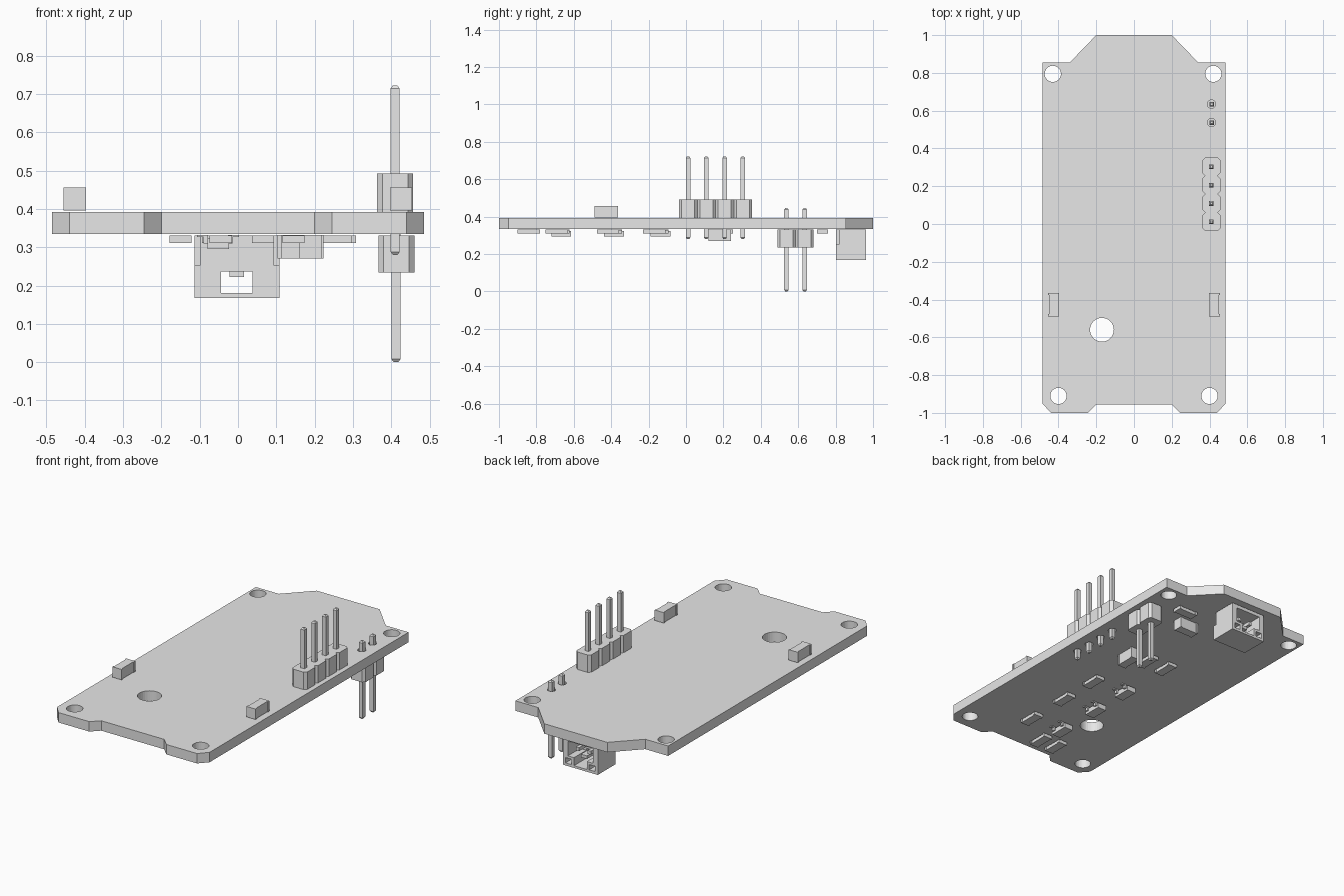
import bpy, bmesh, math

if "Cube" in bpy.data.objects:
    bpy.data.objects.remove(bpy.data.objects["Cube"], do_unlink=True)

grey = bpy.data.materials.new("plain_grey")
grey.use_nodes = True
GREY = (0.8, 0.8, 0.8, 1)
grey.diffuse_color = GREY
grey.node_tree.nodes["Principled BSDF"].inputs["Base Color"].default_value = GREY

BOARD_BOTTOM, BOARD_TOP = 0.335, 0.392
PIN_X, PITCH = 0.41, 0.0975


def finish(name, bm):
    bmesh.ops.recalc_face_normals(bm, faces=bm.faces)
    mesh = bpy.data.meshes.new(name)
    bm.to_mesh(mesh)
    bm.free()
    mesh.materials.append(grey)
    obj = bpy.data.objects.new(name, mesh)
    bpy.context.scene.collection.objects.link(obj)
    return obj


def prism(name, points, z0, z1):
    bm = bmesh.new()
    base = bm.faces.new([bm.verts.new((x, y, z0)) for x, y in points])
    top = bmesh.ops.extrude_face_region(bm, geom=[base])
    verts = [v for v in top["geom"] if isinstance(v, bmesh.types.BMVert)]
    bmesh.ops.translate(bm, verts=verts, vec=(0, 0, z1 - z0))
    return finish(name, bm)


def box(name, xs, ys, zs):
    (x0, x1), (y0, y1) = xs, ys
    return prism(name, [(x0, y0), (x1, y0), (x1, y1), (x0, y1)], *zs)


def disc(name, x, y, r, sides=32):
    steps = [2 * math.pi * i / sides for i in range(sides)]
    return prism(name, [(x + r * math.cos(a), y + r * math.sin(a)) for a in steps],
                 BOARD_BOTTOM - 0.1, BOARD_TOP + 0.1)


def cut(obj, cutters):
    for c in cutters:
        c.hide_render = True
        mod = obj.modifiers.new("cut", 'BOOLEAN')
        mod.operation, mod.solver, mod.object = 'DIFFERENCE', 'EXACT', c
    depsgraph = bpy.context.evaluated_depsgraph_get()
    mesh = bpy.data.meshes.new_from_object(obj.evaluated_get(depsgraph))
    obj.modifiers.clear()
    obj.data = mesh
    for c in cutters:
        bpy.data.objects.remove(c, do_unlink=True)


def pin(name, x, y, z0, z1, r=0.012):
    # square pin with tapered tips
    bm = bmesh.new()
    rings = []
    for s, z in ((r / 2, z0), (r, z0 + 0.008), (r, z1 - 0.008), (r / 2, z1)):
        rings.append([bm.verts.new((x + s * i, y + s * j, z))
                      for i, j in ((-1, -1), (1, -1), (1, 1), (-1, 1))])
    for a, b in zip(rings, rings[1:]):
        for i in range(4):
            bm.faces.new((a[i], a[(i + 1) % 4], b[(i + 1) % 4], b[i]))
    bm.faces.new(rings[0])
    bm.faces.new(rings[-1])
    return finish(name, bm)


def header_body(name, x, y0, count, z0, z1, w=0.047, c=0.014):
    # row of chamfered housings forming one outline
    right = []
    for i in range(count):
        a, b = y0 + i * PITCH, y0 + (i + 1) * PITCH
        right += [(w - c, a), (w, a + c), (w, b - c)]
    right.append((w - c, y0 + count * PITCH))
    outline = [(x + p, q) for p, q in right] + [(x - p, q) for p, q in reversed(right)]
    return prism(name, outline, z0, z1)


def chip(name, x, y, zs, along_x=False, length=0.12, width=0.058):
    # two-terminal part whose end caps are slightly wider than the body
    h, w, cap, waist = length / 2, width / 2, 0.012, 0.004
    side = [(w, -h), (w, cap - h), (w - waist, cap - h),
            (w - waist, h - cap), (w, h - cap), (w, h)]
    pts = side + [(-p, q) for p, q in reversed(side)]
    if along_x:
        pts = [(q, p) for p, q in pts]
    return prism(name, [(x + p, y + q) for p, q in pts], *zs)


# circuit board with notched front and tapered back
right_edge = [(0.2, -0.955), (0.245, -1), (0.44, -1), (0.485, -0.95),
              (0.485, 0.855), (0.34, 0.855), (0.2, 1)]
board = prism("circuit_board", right_edge + [(-x, y) for x, y in reversed(right_edge)],
              BOARD_BOTTOM, BOARD_TOP)
upper_pins = [0.011 + i * PITCH for i in range(4)]
lower_pins = [0.537 + i * PITCH for i in range(2)]
holes = [(-0.43, 0.795, 0.043), (0.42, 0.795, 0.043), (-0.4, -0.91, 0.043),
         (0.4, -0.91, 0.043), (-0.17, -0.56, 0.063)]
holes += [(PIN_X, y, 0.022) for y in upper_pins + lower_pins]
cut(board, [disc("hole_cutter", *h) for h in holes])

# four-pin header on top, two-pin header underneath
header_body("upper_header", PIN_X, -0.037, 4, BOARD_TOP, 0.492)
header_body("lower_header", PIN_X + 0.003, 0.488, 2, 0.234, 0.33)
for y in upper_pins:
    pin("upper_header_pin", PIN_X, y, 0.28, 0.722)
for y in lower_pins:
    pin("lower_header_pin", PIN_X + 0.002, y, 0, 0.446)

# pair of blocks on top
for x in (-0.426, 0.425):
    chip("top_block", x, -0.427, (0.396, 0.456), length=0.125)

# flat chips and taller capacitors underneath
FLAT, TALL = (0.311, 0.33), (0.27, 0.332)
for x, y in ((0.145, -0.17), (0.145, -0.417), (0.145, -0.692), (-0.045, -0.84),
             (-0.15, -0.84), (0.065, 0.19), (-0.065, 0.19)):
    chip("flat_chip", x, y, FLAT)
chip("flat_chip", 0.248, 0.73, FLAT, along_x=True)
chip("capacitor", 0.19, 0.18, TALL)
chip("capacitor", 0.163, 0.635, TALL, along_x=True)

# three transistors, each with one leg on one side and two on the other
for y in (-0.137, -0.385, -0.667):
    x = -0.052
    box("transistor_body", (x - 0.028, x + 0.028), (y - 0.053, y + 0.053), (0.295, 0.324))
    for side, dy in ((-1, 0), (1, -0.035), (1, 0.035)):
        inner, knee, outer = (x + side * d for d in (0.026, 0.038, 0.055))
        ys = (y + dy - 0.008, y + dy + 0.008)
        box("transistor_leg", sorted((inner, knee)), ys, (0.309, 0.332))
        box("transistor_foot", sorted((knee, outer)), ys, (0.326, 0.332))

# side-entry socket under the back edge
socket = box("socket_housing", (-0.113, 0.108), (0.802, 0.962), (0.167, 0.33))
cutters = [box("window_cutter", (-0.044, 0.038), (0.7, 1.1), (0.18, 0.236)),
           box("cavity_cutter", (-0.082, 0.077), (0.85, 1.1), (0.226, 0.31))]
for s in (-1, 1):
    cx = -0.0025 + s * 0.075
    cutters.append(box("cell_cutter", (cx - 0.019, cx + 0.019), (0.88, 1.1), (0.182, 0.212)))
    ex = -0.0025 + s * 0.11
    cutters.append(box("shoulder_cutter", (ex - 0.015, ex + 0.015), (0.78, 0.82), (0.254, 0.4)))
cut(socket, cutters)
box("socket_tab", (-0.022, 0.016), (0.81, 0.93), (0.222, 0.24))
for x in (-0.04, 0.035):
    box("socket_contact", (x - 0.01, x + 0.01), (0.845, 0.935), (0.256, 0.276))
